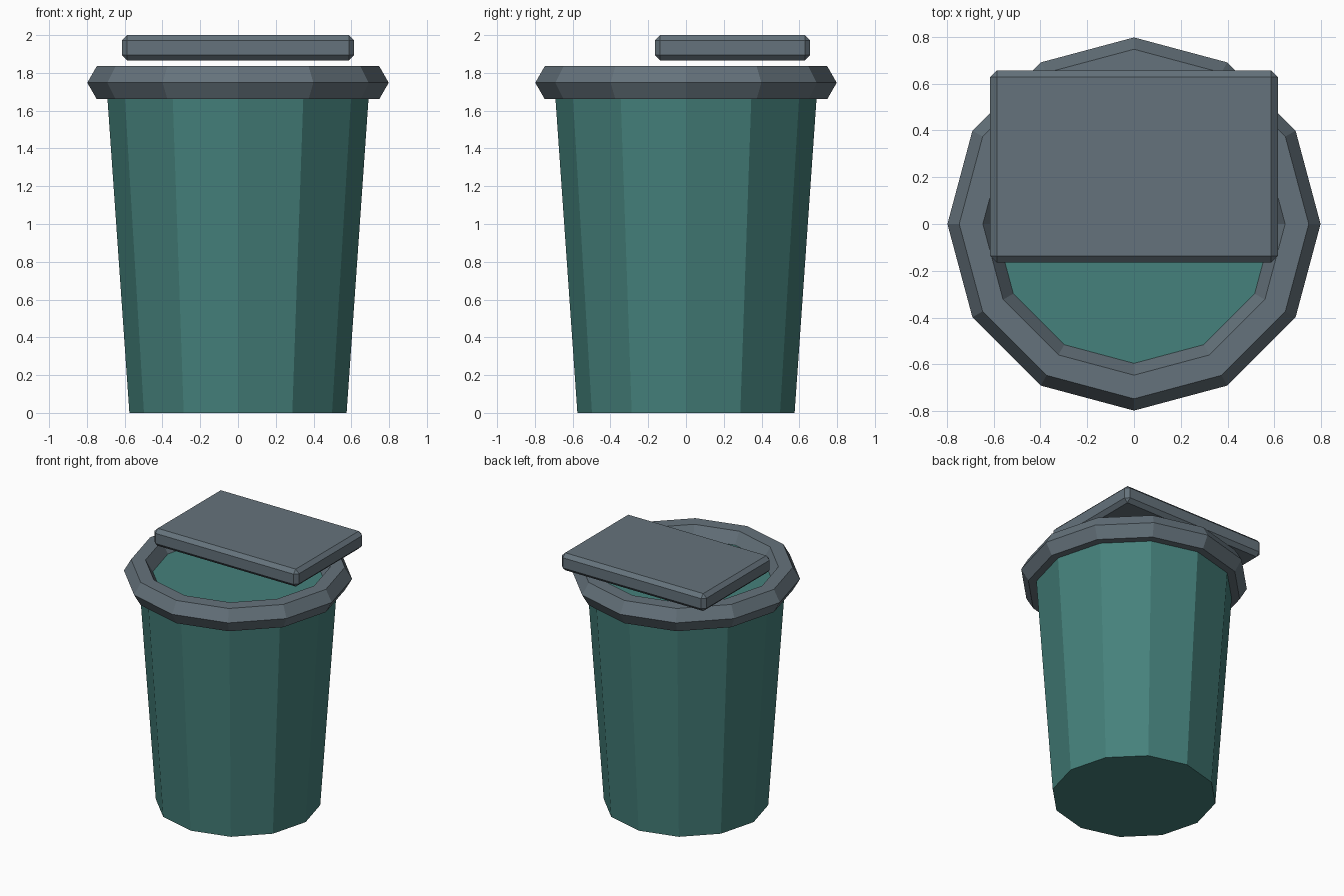
import bpy

if "Cube" in bpy.data.objects:
    bpy.data.objects.remove(bpy.data.objects["Cube"])

SIDES = 12
RIM_Z = 1.748


def material(name, rgb):
    m = bpy.data.materials.new(name)
    m.diffuse_color = (*rgb, 1)
    m.use_nodes = True
    m.node_tree.nodes["Principled BSDF"].inputs["Base Color"].default_value = m.diffuse_color
    return m


def finish(name, mat):
    ob = bpy.context.object
    ob.name = name
    ob.data.materials.append(mat)
    bpy.ops.object.shade_flat()
    return ob


green = material("green_plastic", (0.06, 0.22, 0.20))
grey = material("grey_plastic", (0.13, 0.17, 0.20))

# Tapered bin body, closed at the middle of the rim (corners on the axes)
bpy.ops.mesh.primitive_cone_add(vertices=SIDES, radius1=0.575, radius2=0.697,
                                depth=RIM_Z, location=(0, 0, RIM_Z / 2))
finish("bin_body", green)

# Rim with six-sided cross-section
bpy.ops.mesh.primitive_torus_add(major_segments=SIDES, minor_segments=6,
                                 major_radius=0.697, minor_radius=0.101,
                                 location=(0, 0, RIM_Z))
finish("rim", grey)

# Chamfered lid slab, set towards the back above the rim
bpy.ops.mesh.primitive_cube_add(size=1, location=(0, 0.246, 1.933))
lid = finish("lid", grey)
for v in lid.data.vertices:
    v.co.x *= 1.23
    v.co.y *= 0.822
    v.co.z *= 0.134
bevel = lid.modifiers.new("chamfer", "BEVEL")
bevel.width = 0.028
bevel.segments = 1
